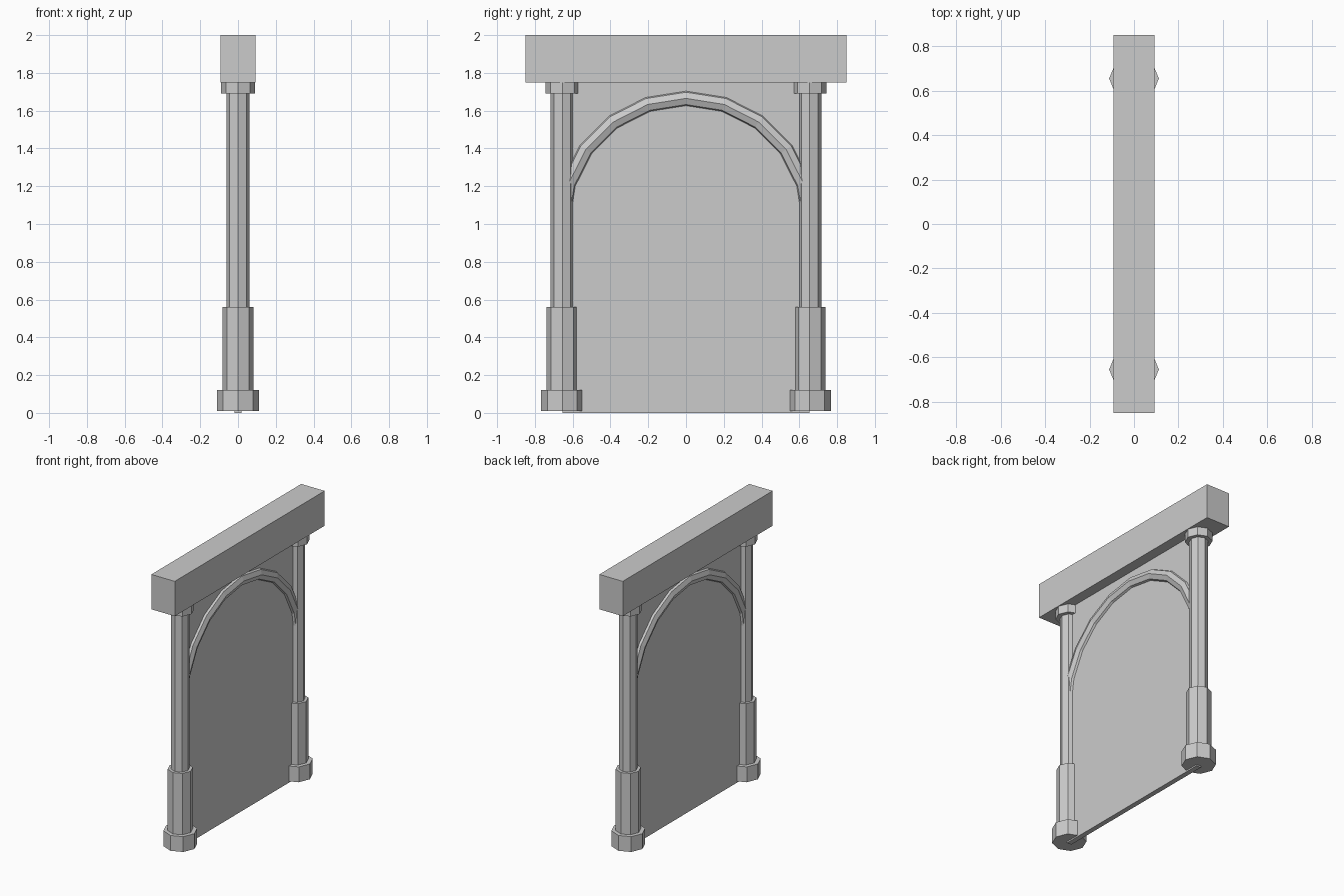
import bpy, bmesh
from math import sin, cos, pi

if "Cube" in bpy.data.objects:
    bpy.data.objects.remove(bpy.data.objects["Cube"])

COLUMN_Y = 0.655   # column centre distance from the middle
SIDES = 8


def add_object(name, bm):
    bmesh.ops.recalc_face_normals(bm, faces=bm.faces)
    mesh = bpy.data.meshes.new(name)
    bm.to_mesh(mesh)
    bm.free()
    obj = bpy.data.objects.new(name, mesh)
    bpy.context.collection.objects.link(obj)
    return obj


def box(name, sx, sy, z0, z1):
    bm = bmesh.new()
    bmesh.ops.create_cube(bm, size=1)
    bmesh.ops.scale(bm, vec=(sx, sy, z1 - z0), verts=bm.verts)
    bmesh.ops.translate(bm, vec=(0, 0, (z0 + z1) / 2), verts=bm.verts)
    return add_object(name, bm)


def loft(name, rings):
    """Join closed rings of points with quads and cap both ends."""
    bm = bmesh.new()
    loops = [[bm.verts.new(p) for p in ring] for ring in rings]
    for a, b in zip(loops, loops[1:]):
        for i in range(len(a)):
            j = (i + 1) % len(a)
            bm.faces.new((a[i], a[j], b[j], b[i]))
    bm.faces.new(loops[0])
    bm.faces.new(loops[-1])
    return add_object(name, bm)


angles = [2 * pi * i / SIDES for i in range(SIDES)]

# Lintel beam and the thin wall panel under it
box("lintel", 0.186, 1.7, 1.75, 2.0)
box("wall_panel", 0.036, 1.31, 0.0, 1.75)

# Octagonal stepped columns: (radius, height) profile from foot to capital
profile = [(0.112, 0.01), (0.112, 0.12), (0.083, 0.12), (0.083, 0.56),
           (0.062, 0.56), (0.062, 1.69), (0.09, 1.69), (0.09, 1.75)]
for side, label in ((-1, "left"), (1, "right")):
    loft(label + "_column",
         [[(r * cos(a), side * COLUMN_Y + r * sin(a), z) for a in angles]
          for r, z in profile])

# Arch moulding: octagonal tube swept over a half circle in ten segments
ARCH_Z, TUBE_R, SEGMENTS = 1.01, 0.046, 10
rings = []
for s in range(SEGMENTS + 1):
    t = pi * s / SEGMENTS
    rings.append([(TUBE_R * cos(a),
                   (COLUMN_Y + TUBE_R * sin(a)) * cos(t),
                   ARCH_Z + (COLUMN_Y + TUBE_R * sin(a)) * sin(t))
                  for a in angles])
loft("arch_moulding", rings)
